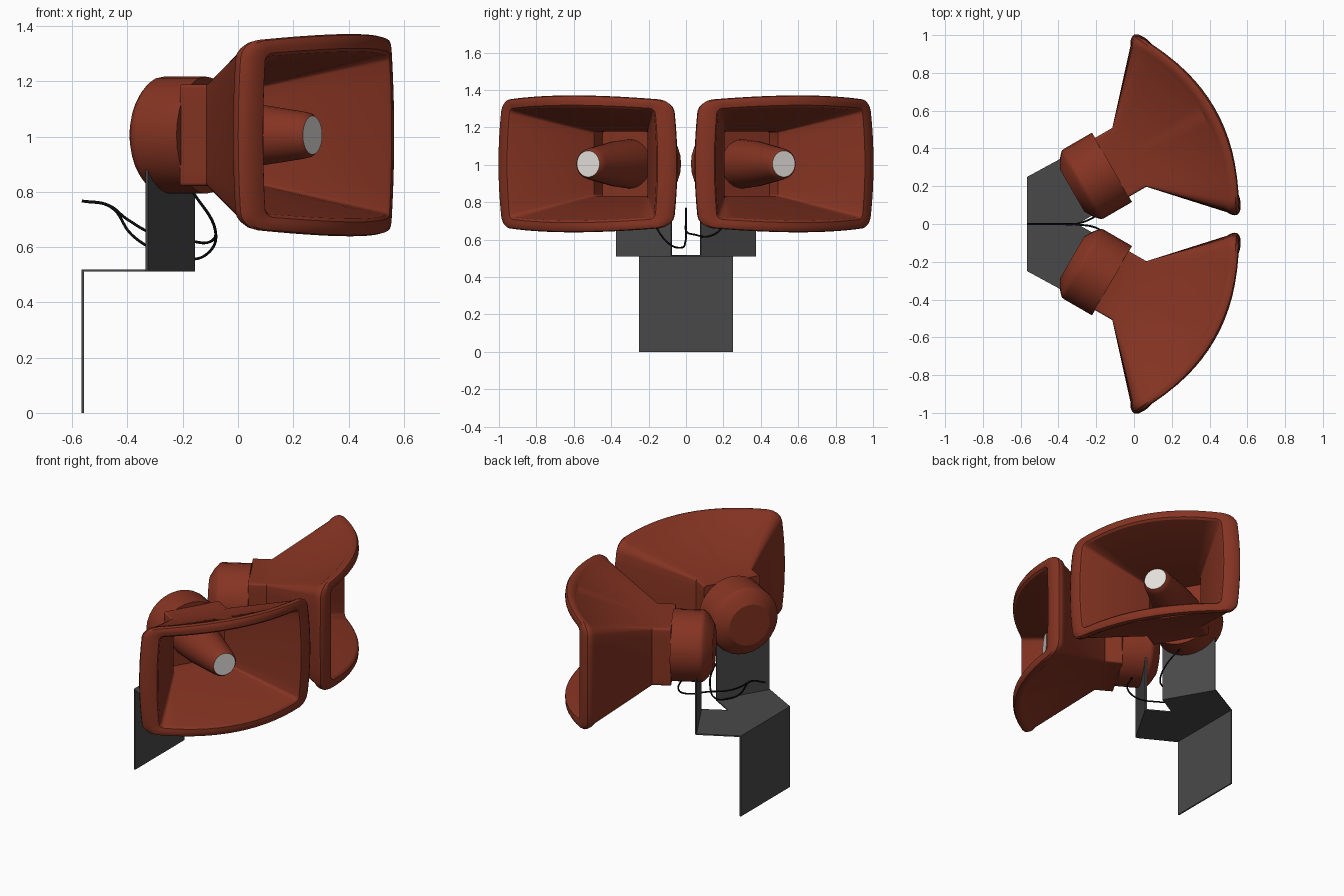
import bpy, bmesh
from math import sin, cos, pi, radians
from mathutils import Vector

cube = bpy.data.objects.get("Cube")
if cube:
    bpy.data.objects.remove(cube, do_unlink=True)


def material(name, rgb):
    m = bpy.data.materials.new(name)
    m.use_nodes = True
    m.diffuse_color = (*rgb, 1)
    bsdf = m.node_tree.nodes["Principled BSDF"]
    bsdf.inputs["Base Color"].default_value = (*rgb, 1)
    bsdf.inputs["Roughness"].default_value = 0.6
    return m


RED = material("brick_red", (0.235, 0.034, 0.016))
GREY = material("dark_grey", (0.066, 0.066, 0.066))
PALE = material("pale_grey", (0.78, 0.75, 0.72))
BLACK = material("black", (0.004, 0.004, 0.004))

AIM = radians(30)
CENTRE = Vector((-0.12, 0.298, 1.005))


def place(u, v, w, side):
    """Point at u along the horn axis, v sideways and w upward."""
    x = CENTRE.x + u * cos(AIM) - v * sin(AIM)
    y = CENTRE.y + u * sin(AIM) + v * cos(AIM)
    return Vector((x, y * side, CENTRE.z + w))


def loft(name, rings, mats, tip_material=0):
    """Skin closed rings of equal length, cap both ends, keep sharp edges."""
    bm = bmesh.new()
    loops = [[bm.verts.new(p) for p in ring] for ring in rings]
    n = len(loops[0])
    for a, b in zip(loops, loops[1:]):
        for i in range(n):
            j = (i + 1) % n
            bm.faces.new((a[i], a[j], b[j], b[i]))
    bm.faces.new(loops[0])
    bm.faces.new(loops[-1]).material_index = tip_material
    bmesh.ops.recalc_face_normals(bm, faces=bm.faces[:])
    for f in bm.faces:
        f.smooth = True
    for e in bm.edges:
        e.smooth = e.calc_face_angle(0) < radians(30)
    me = bpy.data.meshes.new(name)
    bm.to_mesh(me)
    bm.free()
    for m in mats:
        me.materials.append(m)
    bpy.context.collection.objects.link(bpy.data.objects.new(name, me))


def circle_ring(u, r, side, n=28):
    return [place(u, r * cos(2 * pi * i / n), r * sin(2 * pi * i / n), side)
            for i in range(n)]


def horn_ring(u, hv, hh, corner, sag, side):
    """Rounded rectangle, bowed forward and outward in proportion to sag."""
    outline = []
    for q, (sx, sy) in enumerate(((1, 1), (-1, 1), (-1, -1), (1, -1))):
        cx, cy = sx * (hv - corner), sy * (hh - corner)
        for k in range(5):
            a = (q + k / 4) * pi / 2
            outline.append((cx + corner * cos(a), cy + corner * sin(a)))
        # straight run towards the next corner
        px, py = outline[-1]
        steps = 14 if q % 2 == 0 else 8
        nx, ny = (-px, py) if q % 2 == 0 else (px, -py)
        for k in range(1, steps):
            t = k / steps
            outline.append((px + (nx - px) * t, py + (ny - py) * t))
    ring = []
    for v, w in outline:
        fv, fw = (v / hv) ** 2, (w / hh) ** 2
        ring.append(place(u + sag * (1 - fv),
                          v * (1 - 0.3 * sag * fw),
                          w * (1 - 0.5 * sag * fv), side))
    return ring


def prism(name, base, offset, mat):
    """Flat polygon thickened by an offset vector."""
    loft(name, [base, [p + Vector(offset) for p in base]], [mat])


# u, half width, half height, corner radius, forward bow
HORN = [(0, .18, .184, .012, 0), (.11, .18, .184, .012, 0),
        # rolled rim
        (.412, .51, .338, .045, .15), (.425, .532, .353, .055, .15),
        (.44, .545, .362, .062, .15), (.457, .55, .366, .065, .15),
        (.477, .538, .362, .06, .145), (.495, .513, .35, .05, .135),
        (.507, .485, .332, .038, .125), (.512, .465, .314, .028, .12),
        (.505, .452, .302, .02, .115),
        # inside of the mouth and throat
        (.1, .165, .172, .01, 0), (.012, .165, .172, .01, 0)]
DRIVER = [(-.24, .13), (-.21, .18), (-.19, .202), (-.18, .21),
          (-.168, .212), (.004, .212)]
PLUG = [(.005, .132), (.15, .122), (.41, .086), (.435, .081), (.45, .07)]

for side, tag in ((1, "left"), (-1, "right")):
    loft(tag + "_horn", [horn_ring(*s, side) for s in HORN], [RED])
    loft(tag + "_driver", [circle_ring(u, r, side) for u, r in DRIVER], [RED])
    loft(tag + "_centre_plug", [circle_ring(u, r, side) for u, r in PLUG],
         [RED, PALE], tip_material=1)
    # upright bracket plate holding the driver
    corners = [place(u, v, 0, side)
               for u, v in ((-.15, -.17), (-.15, .17), (-.14, .17), (-.14, -.17))]
    for p in corners:
        p.z = 0.511
    prism(tag + "_bracket_plate", corners, (0, 0, 0.38), GREY)

# bracket shelf with a notch between the two plates
half = [(-.565, .25), (-.335, .375), (-.16, .08)]
shelf = half + [(-.3, 0)] + [(x, -y) for x, y in reversed(half)]
prism("bracket_shelf", [Vector((x, y, 0.511)) for x, y in shelf], (0, 0, .008), GREY)

# wall plate
wall = [Vector((-.567, y, z)) for y, z in ((-.25, 0), (.25, 0), (.25, .519), (-.25, .519))]
prism("wall_plate", wall, (.009, 0, 0), GREY)


def cable(name, points):
    cu = bpy.data.curves.new(name, "CURVE")
    cu.dimensions = "3D"
    cu.bevel_depth = 0.005
    cu.bevel_resolution = 2
    cu.resolution_u = 8
    cu.use_fill_caps = True
    sp = cu.splines.new("BEZIER")
    sp.bezier_points.add(len(points) - 1)
    for b, p in zip(sp.bezier_points, points):
        b.co = p
        b.handle_left_type = b.handle_right_type = "AUTO"
    cu.materials.append(BLACK)
    bpy.context.collection.objects.link(bpy.data.objects.new(name, cu))


cable("left_cable", [(-.565, 0, .767), (-.47, 0, .752), (-.4, 0, .7), (-.3, .002, .645),
                     (-.19, .05, .626), (-.1, .13, .62), (-.082, .19, .66),
                     (-.17, .24, .81)])
cable("right_cable", [(-.565, 0, .767), (-.46, 0, .745), (-.385, 0, .645),
                      (-.3, -.003, .59), (-.19, -.025, .557), (-.11, -.09, .577),
                      (-.08, -.15, .65), (-.17, -.22, .81)])
